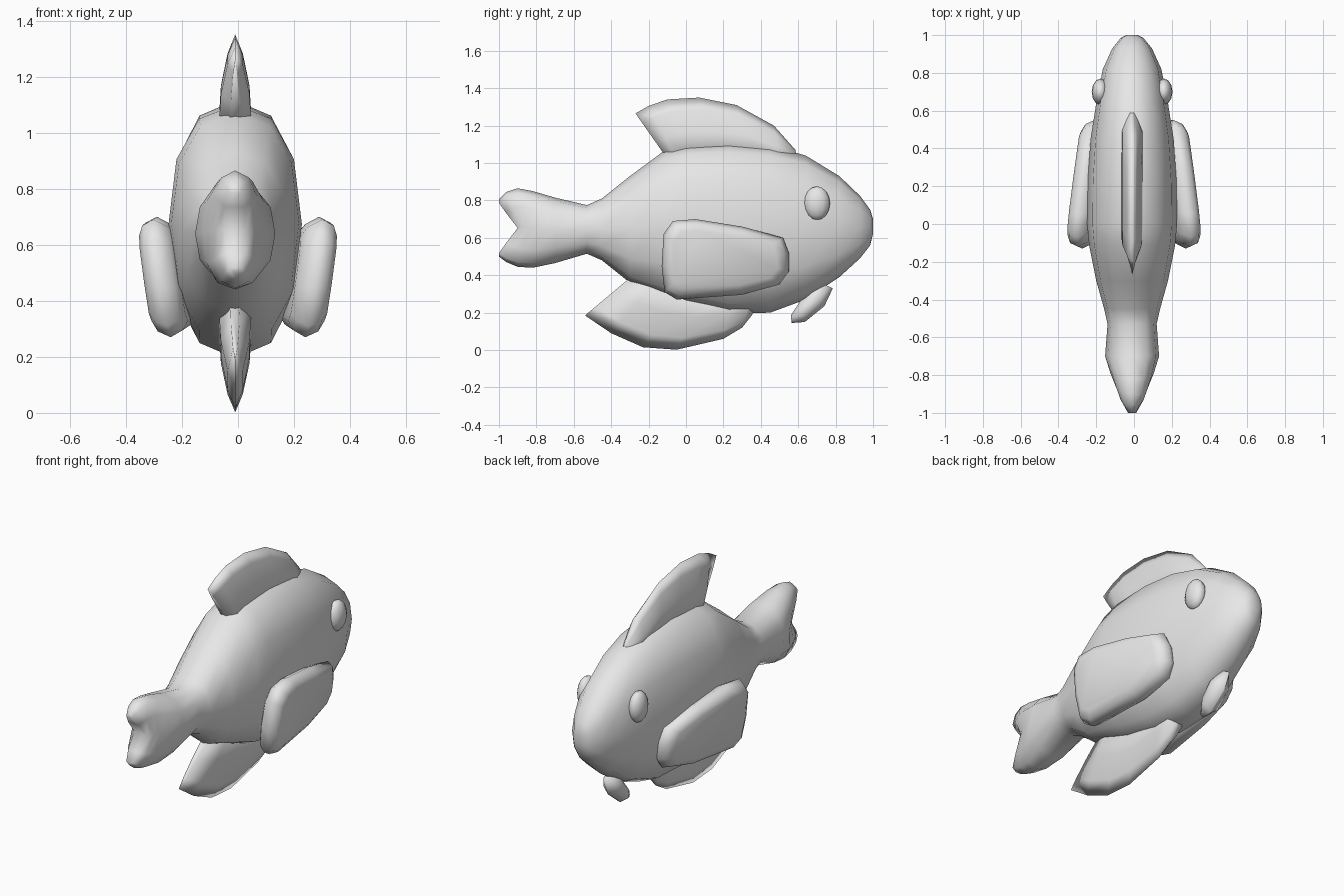
import bpy, bmesh
from math import sin, cos, pi, copysign
from mathutils import Matrix

cube = bpy.data.objects.get("Cube")
if cube:
    bpy.data.objects.remove(cube, do_unlink=True)

grey = bpy.data.materials.new("light grey")
grey.use_nodes = True
grey.diffuse_color = (0.8, 0.8, 0.8, 1)
grey.node_tree.nodes["Principled BSDF"].inputs["Base Color"].default_value = (0.8, 0.8, 0.8, 1)
MID = -0.01  # centre line of body, eyes and upright fins


def finish(bm, name):
    bmesh.ops.remove_doubles(bm, verts=bm.verts, dist=0.0005)
    bmesh.ops.recalc_face_normals(bm, faces=bm.faces)
    mesh = bpy.data.meshes.new(name)
    bm.to_mesh(mesh)
    bm.free()
    mesh.materials.append(grey)
    mesh.shade_smooth()
    obj = bpy.data.objects.new(name, mesh)
    bpy.context.collection.objects.link(obj)
    return obj


def bridge(bm, a, b):
    n = len(a)
    for i in range(n):
        bm.faces.new((a[i], a[(i + 1) % n], b[(i + 1) % n], b[i]))


def squared(v):
    return copysign(abs(v) ** 0.88, v)


# Body and forked tail: rings of (y, top, bottom, half width, notch depth)
RINGS = [
    (1.0, .70, .62, .03, 0), (.985, .75, .56, .06, 0), (.93, .825, .49, .105, 0),
    (.82, .93, .39, .155, 0), (.64, 1.04, .27, .19, 0), (.45, 1.095, .2, .22, 0),
    (.23, 1.115, .195, .235, 0), (0, 1.1, .245, .238, 0), (-.11, 1.07, .285, .228, 0),
    (-.3, .93, .36, .19, 0), (-.45, .81, .48, .148, 0), (-.53, .775, .515, .13, 0),
    (-.7, .815, .465, .143, 0), (-.82, .85, .44, .115, .03), (-.9, .865, .445, .09, .06),
    (-.96, .845, .47, .07, .085), (-1.0, .805, .5, .04, .1),
]
SIDES = 12


def body():
    bm = bmesh.new()
    loops = []
    for y, top, bottom, width, notch in RINGS:
        loop = []
        for i in range(SIDES):
            a = 2 * pi * i / SIDES
            u = squared(cos(a))
            dent = notch * max(0, 1 - abs(u) / 0.85)
            z = (top + bottom) / 2 + u * (top - bottom) / 2
            loop.append(bm.verts.new((MID + width * squared(sin(a)), y + dent, z)))
        loops.append(loop)
    for a, b in zip(loops, loops[1:]):
        bridge(bm, a, b)
    # close each end with strips running from side to side
    for loop in (loops[0], loops[-1]):
        half = SIDES // 2
        bm.faces.new((loop[0], loop[1], loop[-1]))
        for i in range(1, half - 1):
            bm.faces.new((loop[i], loop[i + 1], loop[-i - 1], loop[-i]))
        bm.faces.new((loop[half - 1], loop[half], loop[half + 1]))
    finish(bm, "body")


# Upright fins: ribs from root to rim, with thickness along each rib
def upright_fin(name, ribs, profile, thick):
    bm = bmesh.new()
    loops = []
    for k, (y0, z0, y1, z1) in enumerate(ribs):
        taper = 0.3 if k in (0, len(ribs) - 1) else 1
        points = [(t, w) for t, w in profile] + [(t, -w) for t, w in reversed(profile)]
        loops.append([bm.verts.new((MID + w * thick * taper, y0 + (y1 - y0) * t, z0 + (z1 - z0) * t))
                      for t, w in points])
    for a, b in zip(loops, loops[1:]):
        bridge(bm, a, b)
    bm.faces.new(loops[0])
    bm.faces.new(loops[-1])
    finish(bm, name)


# Side fins: a leaning, rounded slab that swings outward to the rear
OUTLINE = [(-.07, .69), (-.12, .62), (-.13, .45), (-.115, .31), (-.05, .27), (.3, .295),
           (.5, .35), (.55, .42), (.55, .52), (.52, .6), (.3, .66), (.05, .7)]


def side_fin(name, side):
    bm = bmesh.new()
    loops = []
    for depth, scale in ((-.065, .72), (-.045, .88), (0, 1), (.045, .9), (.065, .72)):
        loop = []
        for y, z in OUTLINE:
            y = .2 + (y - .2) * (1 - (1 - scale) * .6)
            z = .48 + (z - .48) * scale
            x = .275 - .108 * (y + .1) + .14 * (z - .48) + depth
            loop.append(bm.verts.new((side * x, y, z)))
        loops.append(loop)
    for a, b in zip(loops, loops[1:]):
        bridge(bm, a, b)
    for loop in (loops[0], loops[-1]):
        bm.faces.new(loop)
    finish(bm, name)


def eye(name, side):
    bm = bmesh.new()
    bmesh.ops.create_uvsphere(bm, u_segments=12, v_segments=8, radius=1)
    place = Matrix.Translation((MID + side * .168, .7, .785)) @ Matrix.Diagonal((.046, .07, .09, 1))
    bmesh.ops.transform(bm, matrix=place, verts=bm.verts)
    finish(bm, name)


body()
rooted = [(0, 1), (.45, .85), (.8, .45), (1, 0)]
upright_fin("dorsal_fin", [
    (.6, 1.0, .585, 1.07), (.5, 1.0, .47, 1.2), (.35, 1.02, .27, 1.31), (.2, 1.02, .07, 1.35),
    (.05, 1.02, -.1, 1.34), (-.04, 1.0, -.2, 1.305), (-.07, .98, -.27, 1.265)], rooted, .06)
upright_fin("belly_fin", [
    (.38, .26, .355, .19), (.35, .28, .3, .12), (.25, .3, .2, .06), (.1, .32, -.05, .002),
    (0, .35, -.23, .015), (-.15, .39, -.4, .09), (-.26, .42, -.54, .185)], rooted, .06)
upright_fin("chin_fin", [
    (.56, .185, .565, .145), (.61, .26, .635, .15), (.66, .33, .74, .235), (.72, .36, .785, .33)],
    [(0, .1), (.3, 1), (.7, 1), (1, .1)], .05)
for label, side in (("left", 1), ("right", -1)):
    side_fin(label + "_side_fin", side)
    eye(label + "_eye", side)
